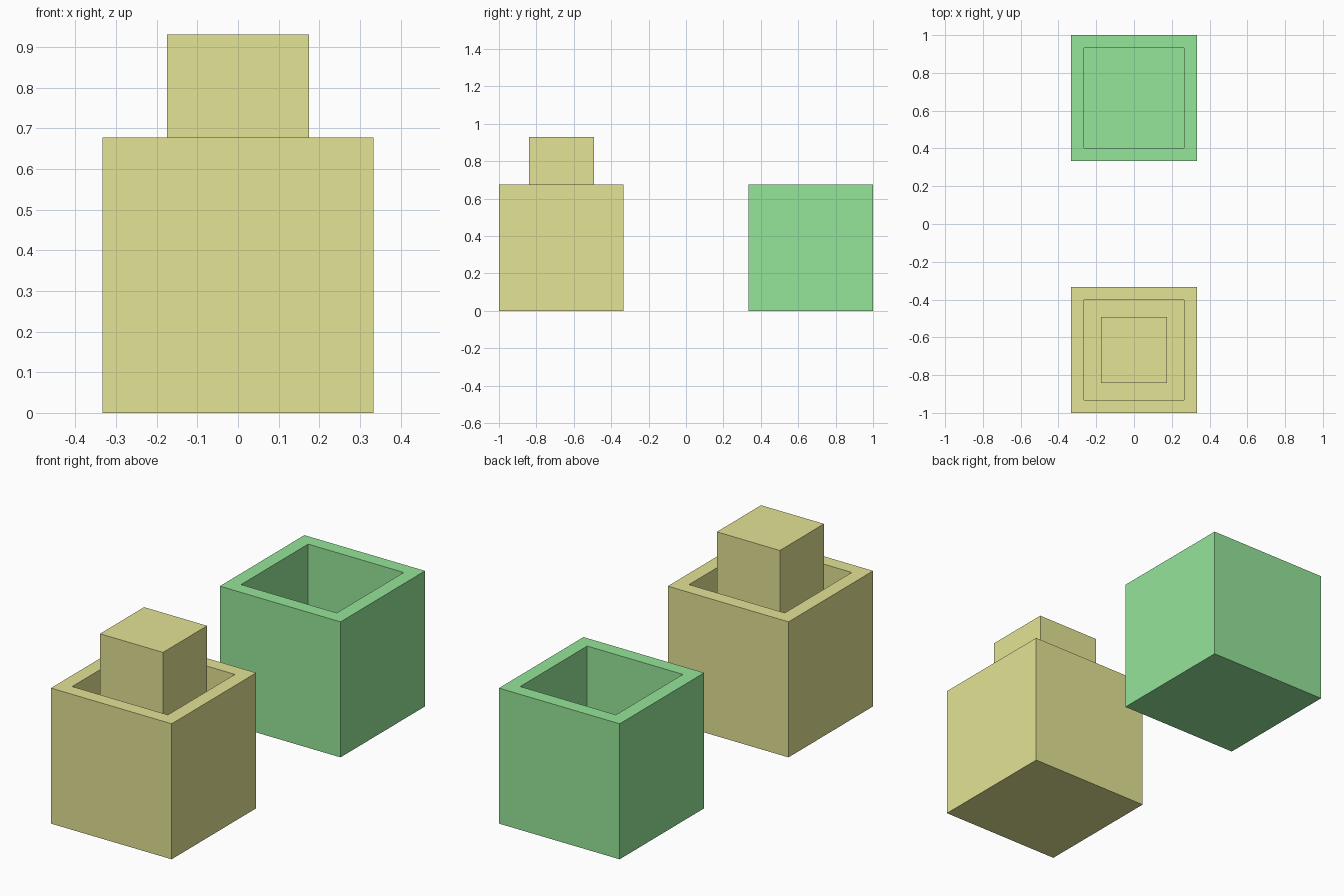
import bpy, bmesh
from mathutils import Matrix

if "Cube" in bpy.data.objects:
    bpy.data.objects.remove(bpy.data.objects["Cube"])

SIZE, HEIGHT, OPENING, FLOOR = 0.667, 0.677, 0.472, 0.095
POST, POST_TOP = 0.348, 0.93
OFFSET = 1 - SIZE / 2


def material(name, color):
    mat = bpy.data.materials.new(name)
    mat.diffuse_color = color
    mat.use_nodes = True
    mat.node_tree.nodes["Principled BSDF"].inputs["Base Color"].default_value = mat.diffuse_color
    return mat


def block(bm, side, z0, z1):
    return bmesh.ops.create_cube(bm, size=1, matrix=Matrix.Translation((0, 0, (z0 + z1) / 2))
                                 @ Matrix.Diagonal((side, side, z1 - z0, 1)))


def finish(name, bm, y, mat):
    mesh = bpy.data.meshes.new(name)
    bm.to_mesh(mesh)
    bm.free()
    obj = bpy.data.objects.new(name, mesh)
    obj.location.y = y
    mesh.materials.append(mat)
    bpy.context.collection.objects.link(obj)


def open_box(name, y, mat):
    bm = bmesh.new()
    block(bm, SIZE, 0, HEIGHT)
    bm.normal_update()
    top = max(bm.faces, key=lambda f: f.calc_center_median().z)
    # Rim, then the well pushed down inside it
    bmesh.ops.inset_region(bm, faces=[top], thickness=(SIZE - OPENING) / 2)
    well = bmesh.ops.extrude_discrete_faces(bm, faces=[top])["faces"][0]
    bmesh.ops.translate(bm, verts=well.verts, vec=(0, 0, FLOOR - HEIGHT))
    bmesh.ops.recalc_face_normals(bm, faces=bm.faces)
    finish(name, bm, y, mat)


yellow = material("yellow", (0.77, 0.77, 0.30, 1))
green = material("green", (0.30, 0.78, 0.32, 1))

# Two matching open boxes
open_box("front_box", -OFFSET, yellow)
open_box("back_box", OFFSET, green)

# Square post standing in the front box
bm = bmesh.new()
block(bm, POST, FLOOR, POST_TOP)
finish("post", bm, -OFFSET, yellow)
